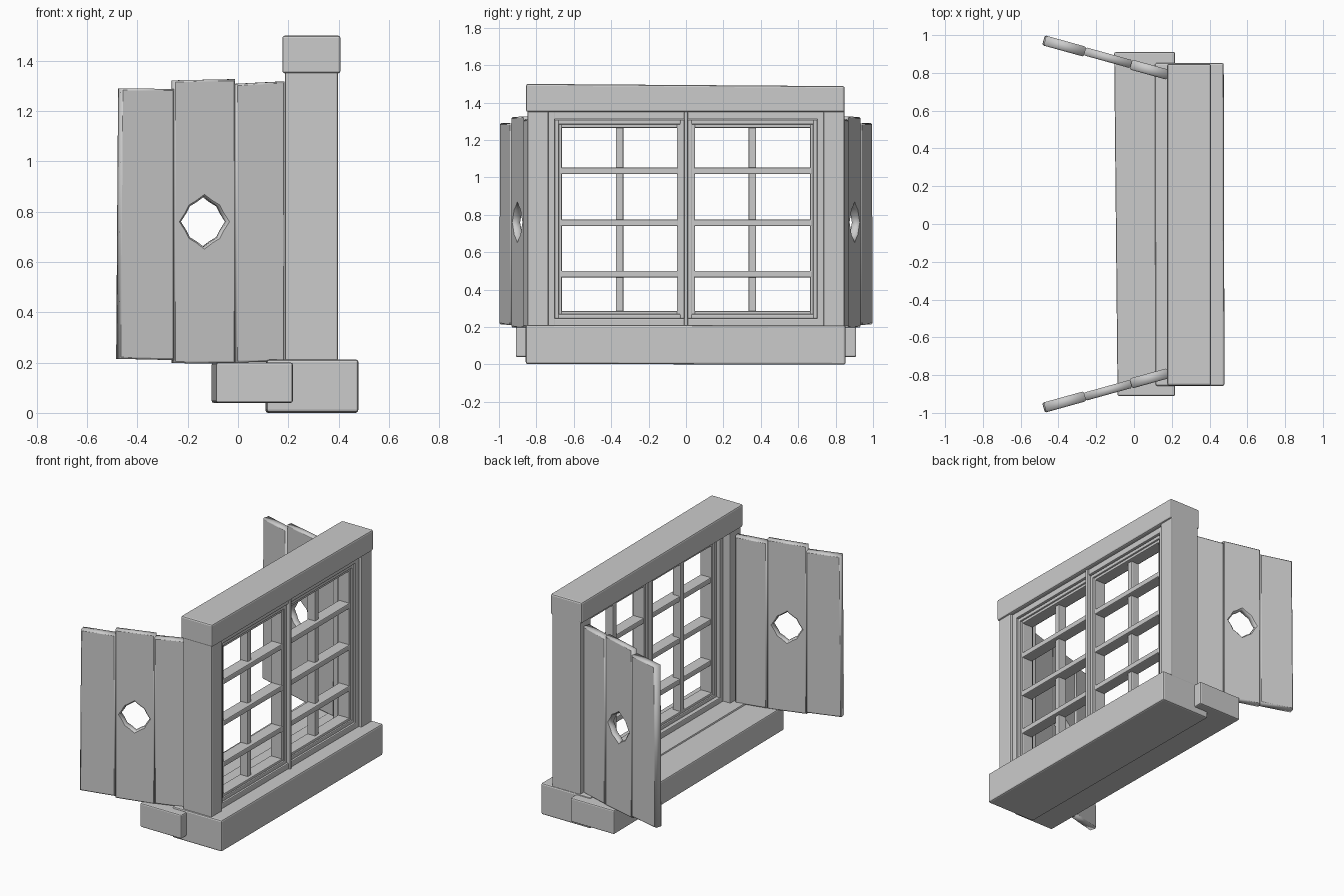
import bpy, bmesh, math
from mathutils import Matrix, Vector

if "Cube" in bpy.data.objects:
    bpy.data.objects.remove(bpy.data.objects["Cube"])


def finish(ob, bevel):
    if bevel:
        m = ob.modifiers.new("bevel", 'BEVEL')
        m.width, m.segments, m.limit_method = bevel, 2, 'ANGLE'
    return ob


def box(name, x, y, z, bevel=0.008, skew=None):
    """Box from ranges; skew(co) may nudge corners for a hand-cut look."""
    bm = bmesh.new()
    bmesh.ops.create_cube(bm, size=1)
    for v in bm.verts:
        v.co = Vector([r[0] if c < 0 else r[1] for c, r in zip(v.co, (x, y, z))])
        if skew:
            v.co += Vector(skew(v.co))
    me = bpy.data.meshes.new(name)
    bm.to_mesh(me)
    bm.free()
    ob = bpy.data.objects.new(name, me)
    bpy.context.collection.objects.link(ob)
    return finish(ob, bevel)


def frame(name, x, y, z, w, bevel=0.006):
    """Rectangular frame in the y-z plane with member width w."""
    box(name + "_stile_a", x, (y[0], y[0] + w), z, bevel)
    box(name + "_stile_b", x, (y[1] - w, y[1]), z, bevel)
    box(name + "_rail_bottom", x, (y[0] + w * .8, y[1] - w * .8), (z[0], z[0] + w), bevel)
    box(name + "_rail_top", x, (y[0] + w * .8, y[1] - w * .8), (z[1] - w, z[1]), bevel)


def board(name, loops, thick, matrix, flip):
    """Flat plank from outline loops (later loops are holes), chamfered."""
    cu = bpy.data.curves.new(name, 'CURVE')
    cu.dimensions, cu.fill_mode = '2D', 'BOTH'
    b = 0.007
    cu.extrude, cu.bevel_depth, cu.offset, cu.bevel_resolution = thick / 2 - b, b, -b, 0
    for pts in loops:
        sp = cu.splines.new('POLY')
        sp.points.add(len(pts) - 1)
        for p, (u, v) in zip(sp.points, pts):
            p.co = (u, v, 0, 1)
        sp.use_cyclic_u = True
    tmp = bpy.data.objects.new(name + "_outline", cu)
    bpy.context.collection.objects.link(tmp)
    dg = bpy.context.evaluated_depsgraph_get()
    me = bpy.data.meshes.new_from_object(tmp.evaluated_get(dg))
    bpy.data.objects.remove(tmp)
    me.transform(matrix)
    if flip:
        me.flip_normals()
    ob = bpy.data.objects.new(name, me)
    bpy.context.collection.objects.link(ob)


# Sills and header
box("inner_sill", (0.11, 0.475), (-0.857, 0.853), (0.003, 0.212), 0.01,
    lambda c: (0.004 if c.y < 0 else 0, 0, -0.004 if c.y > 0 else 0))
box("outer_sill", (-0.105, 0.218), (-0.91, 0.91), (0.04, 0.2), 0.008,
    lambda c: (0.018 if c.y < 0 and c.x < 0 else 0, 0, 0))
box("header", (0.176, 0.408), (-0.855, 0.848), (1.35, 1.5), 0.01,
    lambda c: (0, 0, -0.012 if c.y > 0 and c.z > 1.4 else 0))

# Jambs
for s, side in ((-1, "left"), (1, "right")):
    box("jamb_" + side, (0.187, 0.398), sorted((s * 0.848, s * 0.735)), (0.19, 1.37))

# Fixed casing and astragal between the sashes
frame("casing", (0.24, 0.38), (-0.742, 0.742), (0.205, 1.352), 0.042)
box("astragal", (0.25, 0.392), (-0.01, 0.01), (0.205, 1.35), 0.004)

# Sashes with stepped frames and glazing bars
for s, side in ((-1, "left"), (1, "right")):
    frame("sash_" + side, (0.265, 0.368), sorted((s * 0.008, s * 0.704)), (0.244, 1.308), 0.025)
    frame("sash_bead_" + side, (0.275, 0.358), sorted((s * 0.028, s * 0.684)), (0.264, 1.286), 0.021, 0.005)
    box("upright_bar_" + side, (0.275, 0.335), sorted((s * 0.335, s * 0.375)), (0.27, 1.275), 0.006)
    for i, z in enumerate((0.483, 0.757, 1.035)):
        box(f"cross_bar_{side}_{i}", (0.28, 0.36), sorted((s * 0.04, s * 0.675)),
            (z - 0.018, z + 0.018), 0.006)

# Pierced hole outline: four points with scalloped quarters
radii = (0.1, 0.084, 0.087, 0.084)
hole = [(0.332 + 0.95 * radii[i % 4] * math.cos(i * math.pi / 8),
         0.76 + radii[i % 4] * math.sin(i * math.pi / 8)) for i in range(16)]

# Shutters, three planks each, swung open about the outer jamb edge
planks = [
    ([[(0.0, 0.205), (0.204, 0.2), (0.204, 1.308), (0.0, 1.318)]], 0.054, 0.0),
    ([[(0.203, 0.195), (0.458, 0.198), (0.458, 1.322), (0.203, 1.327)], hole], 0.044, 0.002),
    ([[(0.456, 0.21), (0.684, 0.215), (0.676, 1.29), (0.456, 1.288)]], 0.054, 0.0),
]
a = math.radians(15.5)
c, sn = math.cos(a), math.sin(a)
hinge = Matrix(((-c, 0, sn, 0.18), (sn, 0, c, 0.79), (0, 1, 0, 0), (0, 0, 0, 1)))
mirror = Matrix.Scale(-1, 4, (0, 1, 0))
for side, mat, flip in (("right", hinge, False), ("left", mirror @ hinge, True)):
    for i, (loops, thick, off) in enumerate(planks):
        board(f"shutter_{side}_plank_{i}", loops, thick,
              mat @ Matrix.Translation((0, 0, off)), flip)
